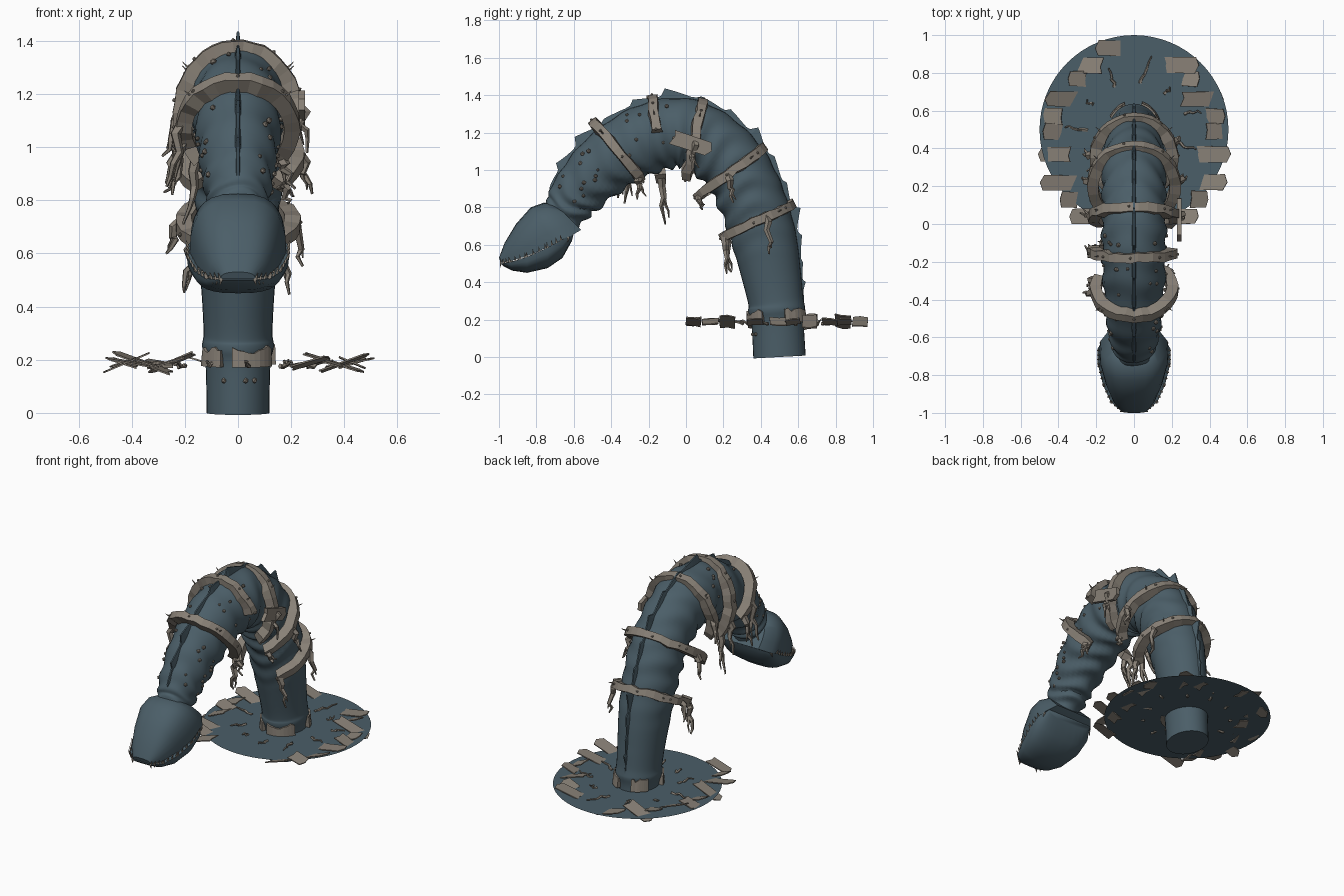
import bpy, bmesh, math, random
from mathutils import Vector, Matrix

random.seed(4)
X = Vector((1, 0, 0))
cube = bpy.data.objects.get("Cube")
if cube:
    bpy.data.objects.remove(cube)


def material(name, rgb):
    m = bpy.data.materials.new(name)
    m.use_nodes = True
    m.diffuse_color = (*rgb, 1)
    m.node_tree.nodes["Principled BSDF"].inputs["Base Color"].default_value = (*rgb, 1)
    return m


slate = material("slate_blue", (.07, .112, .138))
wood = material("weathered_wood", (.25, .22, .184))


def finish(name, bm, mat, smooth=False):
    bmesh.ops.recalc_face_normals(bm, faces=bm.faces)
    mesh = bpy.data.meshes.new(name)
    bm.to_mesh(mesh)
    bm.free()
    mesh.materials.append(mat)
    ob = bpy.data.objects.new(name, mesh)
    bpy.context.collection.objects.link(ob)
    if smooth:
        bpy.ops.object.select_all(action='DESELECT')
        ob.select_set(True)
        bpy.context.view_layer.objects.active = ob
        bpy.ops.object.shade_smooth_by_angle(angle=math.radians(40))
    return ob


def loft(name, strips, mat, smooth=False):
    """Skin each strip, a list of equal closed sections, and cap its ends."""
    bm = bmesh.new()
    for sections in strips:
        rows = [[bm.verts.new(p) for p in sec] for sec in sections]
        n = len(rows[0])
        for a, b in zip(rows, rows[1:]):
            for k in range(n):
                j = (k + 1) % n
                bm.faces.new((a[k], a[j], b[j], b[k]))
        bm.faces.new(rows[0])
        bm.faces.new(rows[-1])
    return finish(name, bm, mat, smooth)


def tube(path, r0, r1, sides=5):
    """Tapered sections along a path."""
    out, last = [], len(path) - 1
    for i, p in enumerate(path):
        t = (path[min(i + 1, last)] - path[max(i - 1, 0)]).normalized()
        u = t.orthogonal().normalized() if i == 0 else (u - t * u.dot(t)).normalized()
        v = t.cross(u)
        r = r0 + (r1 - r0) * i / last
        out.append([p + (u * math.cos(k * math.tau / sides) + v * math.sin(k * math.tau / sides)) * r
                    for k in range(sides)])
    return out


def wobbly(start, end, steps, amount):
    path = [start.lerp(end, i / steps) for i in range(steps + 1)]
    return [path[0]] + [p + Vector([random.uniform(-amount, amount) for _ in "xyz"]) for p in path[1:]]


# Spine of the body: y, z, radius in the arch plane, radius across
SPINE = [(.5, 0, .14, .118), (.49, .18, .14, .122), (.485, .25, .152, .135), (.48, .3, .148, .13),
         (.46, .42, .157, .135), (.42, .62, .173, .15), (.36, .82, .178, .16), (.27, 1, .18, .165),
         (.13, 1.14, .18, .168), (-.03, 1.2, .185, .17), (-.22, 1.16, .185, .168),
         (-.42, 1.04, .17, .155), (-.58, .88, .14, .13), (-.65, .78, .115, .11), (-.72, .71, .09, .1)]
END = len(SPINE) - 1


def sample(s):
    s = max(0, min(END, s))
    i = min(int(s), END - 1)
    f = s - i
    a, b, c, d = [Vector(SPINE[max(0, min(END, i + k))]) for k in (-1, 0, 1, 2)]
    return (2 * b + (c - a) * f + (2 * a - 5 * b + 4 * c - d) * f ** 2
            + (3 * b - a - 3 * c + d) * f ** 3) / 2


def surface(s, a, lift=0):
    """Point on the body; angle 0 is the back, pi the belly."""
    q, t = sample(s), sample(s + .05) - sample(s - .05)
    n = Vector((0, t[1], -t[0])).normalized()
    return (Vector((0, q[0], q[1])) + n * (q[2] + lift) * math.cos(a)
            + X * (q[3] + lift) * math.sin(a))


# Body with slanting skin folds, strongest on the belly of the bend
body = []
for i in range(END * 12 + 1):
    s = i / 12
    depth = .01 * max(0, min(1, (s - 4.5) / 2))
    row = []
    for k in range(32):
        a = k * math.tau / 32
        slant = s * 10 + 1.5 * math.cos(a * 2) + .8 * math.sin(a * 3 + s)
        row.append(surface(s, a, depth * (.75 - .4 * math.cos(a)) * math.sin(slant)))
    body.append(row)
loft("body", [body], slate, True)

# Jagged crest along the back
crest = []
for i in range(113):
    s = 2.6 + (END - 4) * i / 112
    fade = min(1, i / 30, (112 - i) / 8)
    h = fade * (.012 + (0, .005, .011, .019, .027, .036, .004)[i % 7] * (.75 + .45 * math.sin(i // 7 * 2)))
    base, tip = surface(s, 0, -.03), surface(s, 0, h)
    crest.append([base + X * .016, base - X * .016, tip - X * .004, tip + X * .004])
loft("back_crest", [crest], slate)

# Head: stations of mouth-line point, outer point and half width
UPPER = [(-.56, .68, -.7, .82, .13), (-.62, .645, -.76, .825, .178), (-.7, .605, -.83, .8, .182),
         (-.82, .55, -.91, .71, .152), (-.93, .515, -.97, .61, .11), (-.99, .505, -1, .53, .065)]
LOWER = [(-.6, .66, -.61, .62, .16), (-.66, .63, -.66, .53, .192), (-.74, .585, -.74, .475, .192),
         (-.85, .535, -.85, .45, .165), (-.94, .507, -.93, .462, .125), (-.99, .5, -.975, .485, .07)]


def dome(station):
    ay, az, by, bz, w = station
    rim, rise = Vector((0, ay, az)), Vector((0, by - ay, bz - az))
    out = []
    for k in range(15):
        a = math.pi * k / 14
        c = math.cos(a)
        out.append(rim + X * math.copysign(abs(c) ** .72, c) * w + rise * math.sin(a) ** .8)
    return out


loft("upper_head", [[dome(s) for s in UPPER]], slate, True)
loft("lower_jaw", [[dome(s) for s in LOWER]], slate, True)

# Teeth along both rims
teeth = []
for stations, sign in ((UPPER, -1), (LOWER, 1)):
    for a, b in zip(stations[1:], stations[2:]):
        for f in (.1, .4, .7, 1):
            q = Vector(a).lerp(Vector(b), f)
            for side in (-1, 1):
                root = Vector((side * (q[4] - .004), q[0], q[1]))
                tip = root + Vector((side * .008, -.004, sign * .026))
                teeth.append(tube([root, tip], .007, .001, 4))
loft("teeth", teeth, wood)

# Wooden hoops: top point, bottom point, half width, end angles,
# and hanging roots as side, angle back from the end, drop
HOOPS = [(-.49, 1.25, -.24, .95, .21, -2, 2.4, [(1, .1, .13), (-1, .1, .2), (-1, .5, .24)]),
         (-.18, 1.38, -.13, .95, .22, -2.4, 1.25, [(-1, .05, .24), (-1, .5, .2)]),
         (.09, 1.36, 0, .96, .222, -2.2, 2.4, [(1, .95, .17), (-1, .6, .15)]),
         (.41, 1.11, .06, .86, .225, -2.4, 2.4, [(1, .9, .15), (-1, .9, .15), (1, .03, .07)]),
         (.56, .81, .2, .64, .212, -2.4, 2.4, [(1, .05, .19), (-1, .05, .2), (1, 1.2, .2), (-1, .9, .12)])]
roots, studs = [], []
for ty, tz, by, bz, rx, a0, a1, hanging in HOOPS:
    top, bottom = Vector((0, ty, tz)), Vector((0, by, bz))
    up = (top - bottom).normalized()
    ry = (top - bottom).length / (1 - math.cos(2.4))
    centre, axis = top - up * ry, X.cross(up)

    def on_hoop(a, out=0):
        return centre + X * math.sin(a) * (rx + out) + up * math.cos(a) * (ry + out)

    hoop = []
    for i in range(23):
        a = a0 + (a1 - a0) * i / 22
        th, w = random.uniform(.02, .026), random.uniform(.024, .031)
        shift = axis * random.uniform(-.006, .006)
        hoop.append([on_hoop(a, o) + axis * e * w + shift
                     for o, e in ((-.036, -1), (th, -.85), (th, .85), (-.036, 1))])
        if i % 4 == 2:
            studs.append((on_hoop(a, .024), .008))
    loft("wooden_hoop", [hoop], wood)

    # Roots leave outwards, then hang with one fork; a twig tops each side
    for side, back, drop in hanging:
        start = on_hoop((a1 if side > 0 else a0) - side * back)
        end = start + Vector((side * random.uniform(.04, .06), random.uniform(-.02, .03), -drop))
        path = wobbly(start, end, 5, .013)
        path[1].x += side * .015
        roots.append(tube(path, .024, .005))
        fork = path[2] + Vector((side * .02, .03, -drop * .45))
        roots.append(tube(wobbly(path[2], fork, 3, .006), .012, .003))
    for side in (-1, 1):
        twig = on_hoop(side * .9, .01)
        roots.append(tube([twig, twig + up * .03 + X * side * .03], .007, .001, 4))
loft("hanging_roots", roots, wood)

# Studs on the hoops and barnacles on the skin
for _ in range(46):
    a = random.choice((-1, 1)) * random.uniform(.2, 1.9)
    studs.append((surface(random.uniform(9, END - 1.6), a, .003), random.uniform(.008, .013)))
for a in (2.6, 2.9, 3.6):
    studs.append((surface(.7, a), .011))
bm = bmesh.new()
for p, r in studs:
    bmesh.ops.create_icosphere(bm, subdivisions=1, radius=r, matrix=Matrix.Translation(p))
finish("studs_and_barnacles", bm, wood)


def plank(centre, length, width, rotation, half=.003):
    """Splintered board as a two-section loft."""
    outline = [(-.5, -.5), (.38, -.5), (.5, 0), (.42, .5), (-.47, .5), (-.42, .1)]
    pts = [Vector((x * length, y * width * random.uniform(.85, 1.1), 0)) for x, y in outline]
    return [[centre + rotation @ (p + Vector((0, 0, h))) for p in pts] for h in (-half, half)]


# Board caught on the side of a hoop
turn = Matrix.Rotation(-.35, 3, 'X') @ Matrix.Rotation(math.pi / 2, 3, 'Z') @ Matrix.Rotation(math.pi / 2, 3, 'X')
loft("caught_board", [plank(Vector((.24, .03, 1.14)), .23, .08, turn, .012)], wood)

# Water disc, a single sheet
POOL = Vector((0, .5, .177))
bm = bmesh.new()
bm.faces.new([bm.verts.new(POOL + Vector((math.cos(k * math.tau / 64), math.sin(k * math.tau / 64), 0)) * .5)
              for k in range(64)])
disc = finish("water_disc", bm, slate)
if disc.data.polygons[0].normal.z < 0:
    disc.data.flip_normals()

# Floating boards round the rim, tipped up and down
FLOATS = [(.12, .43, .18), (.25, .34, .19), (.3, .27, .1), (.36, .16, .24), (.43, .07, .11),
          (.43, -.01, .11), (.42, -.13, .19), (.4, -.28, .2), (.345, -.37, .1), (.27, -.46, .15)]
boards = []
for i, (x, y, length) in enumerate(FLOATS):
    for side in (-1, 1):
        if x < .2 and side > 0:
            continue
        tilt = (-.3, .4, -.18, -.35, .3)[(i + (side > 0)) % 5]
        turn = Matrix.Rotation(0 if side > 0 else math.pi, 3, 'Z') @ Matrix.Rotation(tilt, 3, 'Y') \
            @ Matrix.Rotation(random.uniform(-.2, .2), 3, 'X')
        boards.append(plank(POOL + Vector((side * x, y, .012)), length, .085, turn))
loft("floating_boards", boards, wood)

# Loose roots floating on the disc
drift = []
for k in range(11):
    a = k * math.tau / 11 + .3
    out = Vector((math.cos(a), math.sin(a), 0))
    start = POOL + out * random.uniform(.22, .28)
    end = start + out * .09 + Vector((random.uniform(-.06, .06), random.uniform(-.06, .06), .015))
    drift.append(tube(wobbly(start, end, 5, .01), .01, .004))
loft("drifting_roots", drift, wood)

# Debris clinging round the waterline
patches = []
for mid, half in ((math.pi + .85, .38), (math.pi - .45, .6), (.8, .5), (-.7, .35)):
    strip = []
    for i in range(9):
        a, s = mid + half * (i / 4 - 1), random.uniform(1.7, 2.2)
        strip.append([surface(1, a), surface(1, a, .026), surface(s, a, .01), surface(s, a, -.01)])
    patches.append(strip)
loft("waterline_debris", patches, wood)
